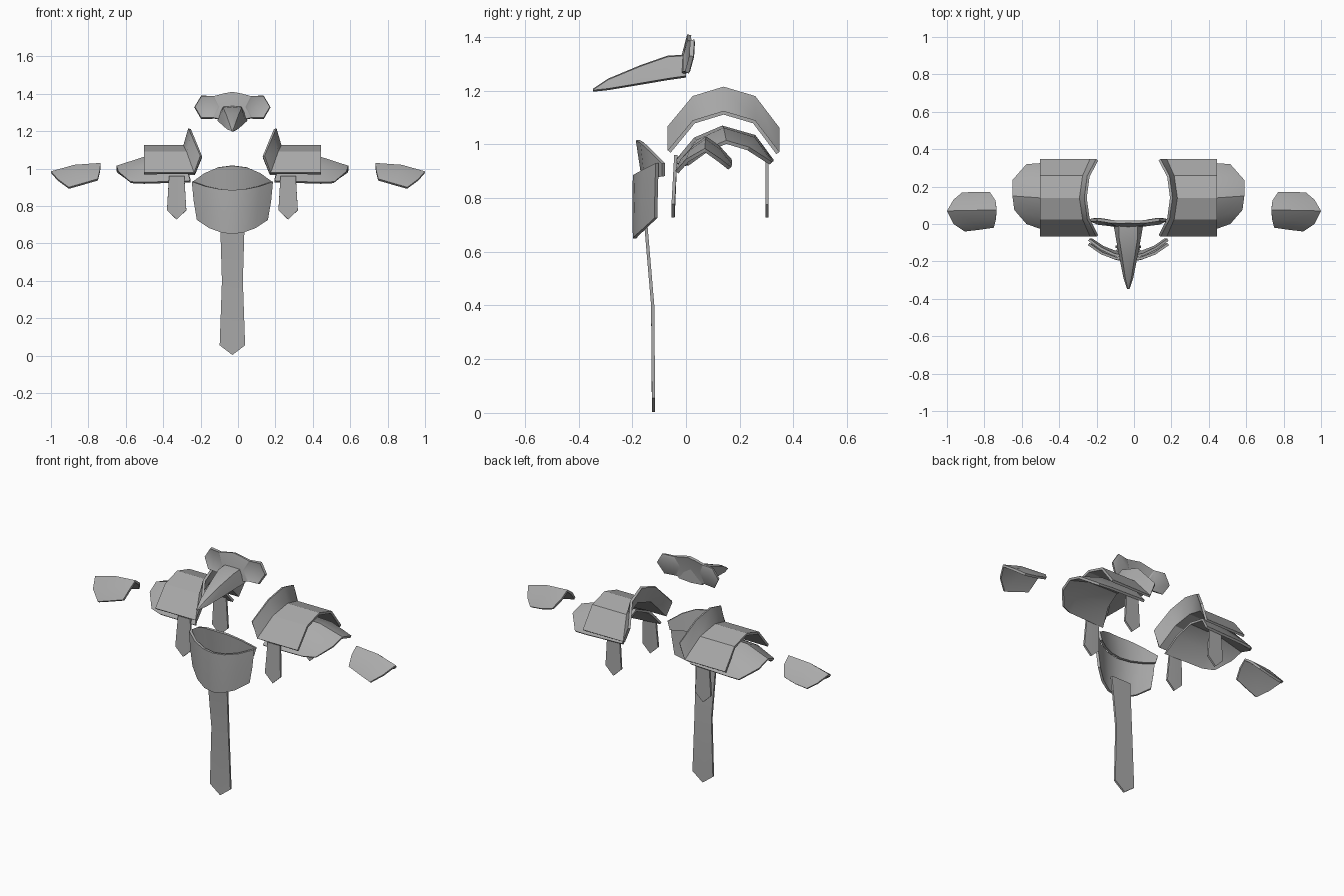
import bpy, bmesh, math

if "Cube" in bpy.data.objects:
    bpy.data.objects.remove(bpy.data.objects["Cube"])

AXIS = -0.03          # centre plane of the body pieces
grey = bpy.data.materials.new("plain grey")
grey.diffuse_color = (0.4, 0.4, 0.4, 1)
grey.use_nodes = True
grey.node_tree.nodes["Principled BSDF"].inputs["Base Color"].default_value = grey.diffuse_color


def finish(name, bm, axis, mirror):
    bmesh.ops.recalc_face_normals(bm, faces=bm.faces[:])
    me = bpy.data.meshes.new(name)
    bm.to_mesh(me)
    bm.free()
    me.materials.append(grey)
    for p in me.polygons:
        p.use_smooth = True
    me.set_sharp_from_angle(angle=math.radians(30))
    ob = bpy.data.objects.new(name, me)
    ob.location.x = axis
    bpy.context.collection.objects.link(ob)
    if mirror:
        ob.modifiers.new("mirror", 'MIRROR').use_mirror_merge = False
    return ob


def shell(name, verts, faces, t=0.014, axis=AXIS, mirror=False):
    """Open sheet given a thickness inward; hexagons get a recessed panel."""
    bm = bmesh.new()
    vs = [bm.verts.new(v) for v in verts]
    for f in faces:
        bm.faces.new([vs[i] for i in f])
    bm.normal_update()
    hexes = [f for f in bm.faces if len(f.verts) == 6]
    if hexes:
        bmesh.ops.inset_individual(bm, faces=hexes, thickness=0.009, depth=-0.004)
        bm.normal_update()
    outer = bm.faces[:]
    rim = [e for e in bm.edges if e.is_boundary]
    inner = {v: bm.verts.new(v.co - v.normal * t) for v in bm.verts[:]}
    for f in outer:
        bm.faces.new([inner[v] for v in reversed(f.verts)])
    for e in rim:
        a, b = e.verts
        bm.faces.new((a, b, inner[b], inner[a]))
    return finish(name, bm, axis, mirror)


def sheet(name, rows, **kw):
    """Grid of points turned into a plate."""
    rows = [list(r) for r in rows]
    n = len(rows[0])
    faces = [(i * n + j, i * n + j + 1, (i + 1) * n + j + 1, (i + 1) * n + j)
             for i in range(len(rows) - 1) for j in range(n - 1)]
    return shell(name, [p for r in rows for p in r], faces, **kw)


def both(half, cx=0.0):
    """Row from centre to right, completed on the left."""
    return [(cx - x, y, z) for x, y, z in reversed(half[1:])] + \
           [(cx + x, y, z) for x, y, z in half]


# chest plate
sheet("chest_plate", [both(r) for r in (
    [(0, -.198, .65), (.06, -.192, .658), (.125, -.165, .682), (.19, -.118, .725)],
    [(0, -.2, .77), (.065, -.193, .775), (.135, -.166, .79), (.207, -.116, .825)],
    [(0, -.198, .885), (.07, -.19, .89), (.145, -.163, .905), (.217, -.113, .93)])])

# neck guard standing behind the chest plate
sheet("neck_guard", [both(r) for r in (
    [(0, -.165, .87), (.075, -.155, .872), (.14, -.13, .876), (.2, -.09, .88)],
    [(0, -.187, 1.015), (.08, -.17, 1.005), (.15, -.137, .975), (.215, -.09, .928)])])

# long front cloth strip
sheet("front_strip", [both(r) for r in (
    [(0, -.127, .003), (.068, -.127, .055)],
    [(0, -.13, .4), (.056, -.13, .4)],
    [(0, -.158, .73), (.066, -.158, .73)])], t=0.012)

# hanging straps under the shoulders
for name, y in (("front_strap", -.042), ("rear_strap", .308)):
    dy = .01 if y < 0 else 0
    sheet(name, [both(r, 0.298) for r in (
        [(0, y, .727), (.052, y, .777)],
        [(0, y + dy, .96), (.041, y + dy, .96)])], t=-0.012, mirror=True)

# upper shoulder plate: flared collar, collar foot, outer end
ys = (-.068, .025, .14, .258, .348)
zs = (.978, 1.09, 1.125, 1.09, .972)
stations = [
    [(x, y, z + .09) for x, y, z in zip((.172, .22, .236, .22, .172), ys, zs)],
    [(x, y, z) for x, y, z in zip((.205, .245, .262, .245, .205), ys, zs)],
    [(.473, y, z) for y, z in zip(ys, zs)]]
sheet("upper_shoulder", zip(*stations), mirror=True)

# lower shoulder plate reaching over the arm
zl = (.935, 1.025, 1.07, 1.035, .945)
stations = [
    [(x, y, z) for x, y, z in zip((.225, .25, .265, .25, .225),
                                  (-.045, .03, .135, .258, .325), zl)],
    [(.475, y, z - .008) for y, z in zip((-.025, .04, .14, .255, .325), zl)],
    [(x, y, z) for x, y, z in zip((.545, .61, .62, .62, .545),
                                  (.0, .075, .15, .235, .32),
                                  (.93, .985, 1.015, .99, .935))]]
sheet("lower_shoulder", zip(*stations), mirror=True)

# hand plate
stations = [
    [(.75, -.02, .945), (.738, .025, .995), (.735, .075, 1.03), (.74, .125, .995), (.77, .17, .945)],
    [(.835, -.032, .92), (.865, .015, .98), (.875, .073, 1.02), (.865, .13, .98), (.845, .172, .925)],
    [(.905, -.04, .9), (.965, .0, .945), (1.0, .07, .985), (.965, .13, .945), (.92, .168, .915)]]
sheet("hand_plate", zip(*stations), axis=0, mirror=True)

# mask: hexagonal eye frames joined by a bridge
half = [(.2, 1.33, .012), (.166, 1.387, .008), (.1, 1.387, -.002), (.07, 1.33, -.01),
        (.1, 1.272, -.004), (.166, 1.272, .004)]
mid = [(0, 1.41, -.006), (0, 1.335, -.016), (0, 1.25, -.016), (.045, 1.402, -.006), (-.045, 1.402, -.006)]
pts = half + [(-x, z, y) for x, z, y in half] + mid
verts = [(x, y + (z - 1.33) * .13, z) for x, z, y in pts]
right = [(0, 1, 2, 3, 4, 5), (12, 13, 3, 15), (15, 3, 2), (13, 14, 4, 3)]
swap = {**{i: i + 6 for i in range(6)}, 12: 12, 13: 13, 14: 14, 15: 16}
faces = [f for f in right] + [tuple(swap[i] for i in reversed(f)) for f in right]
# faces run so that their normals point forward
n0 = [tuple(reversed(f)) if k in (0, 4) else f for k, f in enumerate(faces)]
bm = bmesh.new()
vs = [bm.verts.new(v) for v in verts]
for f in n0:
    bm.faces.new([vs[i] for i in f])
bm.normal_update()
front = []
for f in bm.faces:
    if f.normal.y > 0:
        f.normal_flip()
    front.append([v.index if v.index >= 0 else vs.index(v) for v in f.verts])
bm.verts.index_update()
front = [[v.index for v in f.verts] for f in bm.faces]
bm.free()
shell("mask", verts, front, t=0.016)

# beak
bm = bmesh.new()
rings = []
for y, wt, zt, ws, zb in ((.0, .05, 1.335, .08, 1.255), (-.07, .05, 1.33, .068, 1.245),
                          (-.17, .034, 1.295, .05, 1.228), (-.29, .016, 1.245, .026, 1.208),
                          (-.347, .003, 1.207, .007, 1.202)):
    zm = zt * .55 + zb * .45
    sec = [(0, zt), (wt, zt - .004), ((wt + ws) / 2, zm), (ws, zb), (0, zb - .006),
           (-ws, zb), (-(wt + ws) / 2, zm), (-wt, zt - .004)]
    rings.append([bm.verts.new((x, y, z)) for x, z in sec])
for a, b in zip(rings, rings[1:]):
    for k in range(8):
        m = (k + 1) % 8
        bm.faces.new((a[k], a[m], b[m], b[k]))
bm.faces.new(rings[0])
bm.faces.new(rings[-1])
finish("beak", bm, AXIS, False)
